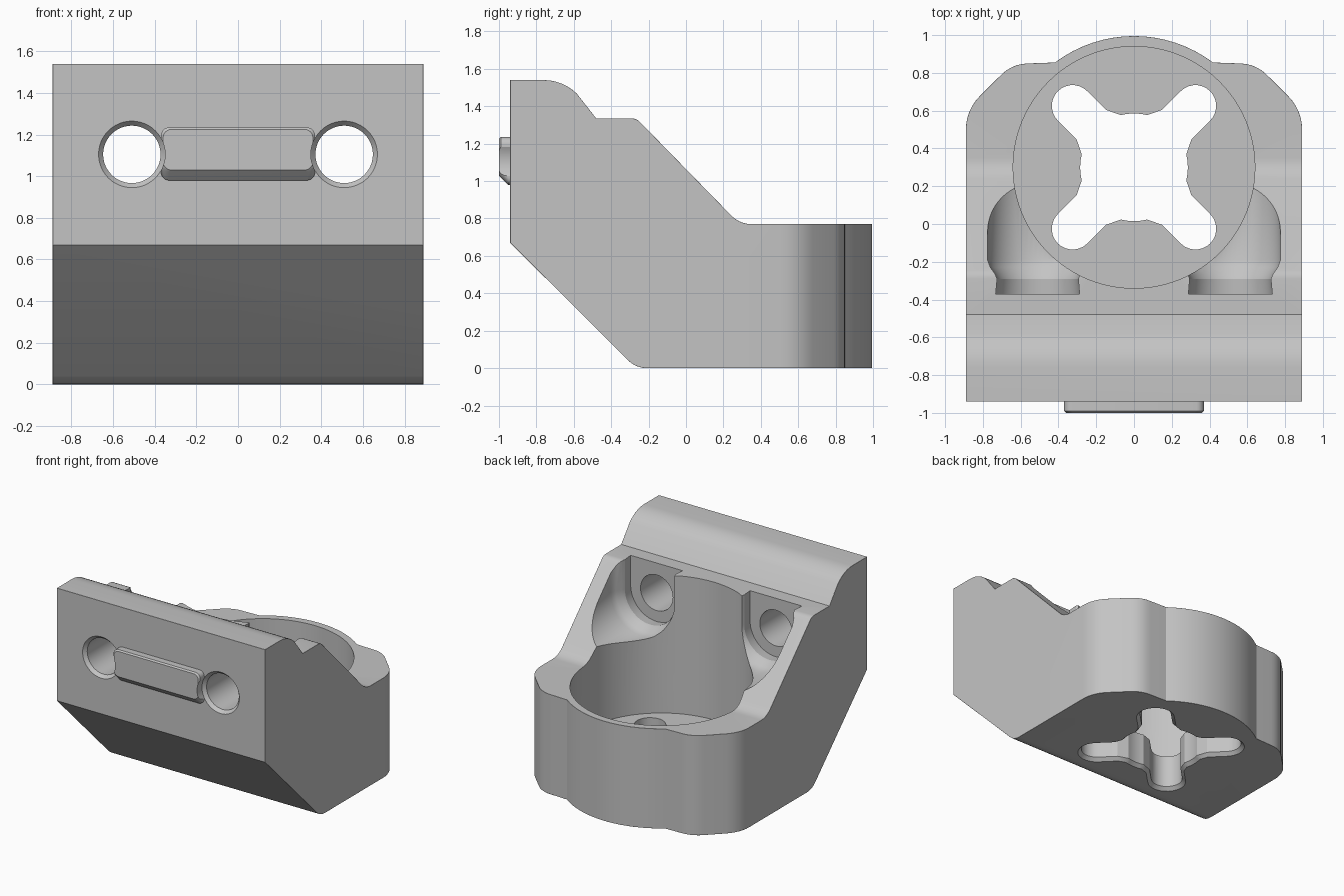
import bpy, bmesh
from math import sin, cos, radians, pi

cube = bpy.data.objects.get("Cube")
if cube:
    bpy.data.objects.remove(cube)

grey = bpy.data.materials.new("light grey")
grey.use_nodes = True
GREY = (0.55, 0.55, 0.55, 1)
grey.diffuse_color = GREY
grey.node_tree.nodes["Principled BSDF"].inputs["Base Color"].default_value = GREY


def loft(name, rings):
    """Closed solid through a row of matching point loops."""
    bm = bmesh.new()
    loops = [[bm.verts.new(p) for p in ring] for ring in rings]
    n = len(loops[0])
    for a, b in zip(loops, loops[1:]):
        for i in range(n):
            j = (i + 1) % n
            bm.faces.new((a[i], a[j], b[j], b[i]))
    bm.faces.new(loops[0])
    bm.faces.new(loops[-1])
    bmesh.ops.recalc_face_normals(bm, faces=bm.faces)
    mesh = bpy.data.meshes.new(name)
    bm.to_mesh(mesh)
    bm.free()
    mesh.materials.append(grey)
    ob = bpy.data.objects.new(name, mesh)
    bpy.context.collection.objects.link(ob)
    return ob


def arc(cx, cy, r, start, end, steps):
    angles = [radians(start + (end - start) * i / steps) for i in range(steps + 1)]
    return [(cx + r * cos(a), cy + r * sin(a)) for a in angles]


def apply(ob, mod):
    bpy.context.view_layer.objects.active = ob
    bpy.ops.object.modifier_apply(modifier=mod.name)


def boolean(ob, cutter, operation="DIFFERENCE", keep=False):
    mod = ob.modifiers.new("cut", "BOOLEAN")
    mod.operation = operation
    mod.solver = "EXACT"
    mod.object = cutter
    apply(ob, mod)
    if not keep:
        bpy.data.objects.remove(cutter)


# Body: side profile intersected with the plan outline
profile = [(-0.94, 0.67), (-0.94, 1.54)]
profile += arc(-0.76, 1.29, 0.25, 90, 45, 6)
profile += [(-0.48, 1.335)]
profile += arc(-0.29, 1.275, 0.06, 90, 45, 3)
profile += arc(0.35, 0.92, 0.15, 225, 270, 5)
profile += [(1.1, 0.77), (1.1, 0)]
profile += arc(-0.21, 0.14, 0.14, 270, 225, 5)
body = loft("bracket_body", [[(x, y, z) for y, z in profile] for x in (-0.89, 0.89)])

half = [(0.89, -1.2)]
half += arc(0.64, 0.5, 0.25, 0, 45, 6)
half += arc(0.56, 0.65, 0.2, 45, 90, 5)
half += arc(0, 0.3, 0.695, 53, 90, 8)
plan = half + [(-x, y) for x, y in reversed(half[:-1])]
outline = loft("plan_outline", [[(x, y, z) for x, y in plan] for z in (-0.5, 2)])
boolean(body, outline, "INTERSECT")

bevel = body.modifiers.new("edge_chamfer", "BEVEL")
bevel.width = 0.02
bevel.segments = 1
bevel.limit_method = "ANGLE"
bevel.angle_limit = radians(55)
apply(body, bevel)

# Round socket
circle = arc(0, 0.3, 0.64, 0, 360, 96)[:-1]
boolean(body, loft("socket", [[(x, y, z) for x, y in circle] for z in (0.27, 2)]))


# Four-armed opening in the socket floor, flared underneath
def cross(z, grow):
    ring = []
    for quarter in range(4):
        a = radians(45 + 90 * quarter)
        arm = [(0.32, -0.11 - grow)]
        arm += arc(0.46, 0, 0.11 + grow, -90, 90, 14)
        arm += [(0.32, 0.11 + grow)]
        arm += arc(0, 0, 0.285 + grow, 31, 59, 6)
        ring += [(u * cos(a) - v * sin(a), 0.3 + u * sin(a) + v * cos(a), z)
                 for u, v in arm]
    return ring


boolean(body, loft("cross_opening", [cross(-0.02, 0.045), cross(0.025, 0), cross(0.5, 0)]))

# Raised locating tab on the front
def tab_ring(y, w, low, high, r=0.04):
    pts = []
    for cx, cz, start in ((w - r, high - r, 0), (r - w, high - r, 90),
                          (r - w, low + r, 180), (w - r, low + r, 270)):
        pts += arc(cx, cz, r, start, start + 90, 6)
    return [(x, y, z) for x, z in pts]


tab = loft("front_tab", [tab_ring(-0.92, 0.37, 0.98, 1.235),
                         tab_ring(-0.95, 0.37, 0.98, 1.235),
                         tab_ring(-0.99, 0.37, 1.02, 1.235),
                         tab_ring(-1.0, 0.36, 1.03, 1.225)])

# Screw holes with open-topped channels behind them
HOLE_Z = 1.105


def channel_ring(cx, y, r):
    pts = [(cx + r, 1.8)] + arc(cx, HOLE_Z, r, 0, -180, 32) + [(cx - r, 1.8)]
    return [(x, y, z) for x, z in pts]


for cx in (-0.51, 0.51):
    steps = ((-0.37, 0.222), (-0.29, 0.215), (-0.265, 0.225),
             (-0.23, 0.25), (-0.19, 0.265), (1.3, 0.265))
    boolean(body, loft("screw_channel", [channel_ring(cx, y, r) for y, r in steps]))
    hole = loft("screw_hole", [
        [(x, y, z) for x, z in arc(cx, HOLE_Z, r, 0, 360, 48)[:-1]]
        for y, r in ((-1.1, 0.16), (-0.94, 0.16), (-0.915, 0.138), (-0.3, 0.138))])
    boolean(tab, hole, keep=True)
    boolean(body, hole)

# Smooth curved walls, crisp edges
for ob in (body, tab):
    bpy.ops.object.select_all(action="DESELECT")
    ob.select_set(True)
    bpy.context.view_layer.objects.active = ob
    bpy.ops.object.shade_smooth_by_angle(angle=radians(25))
